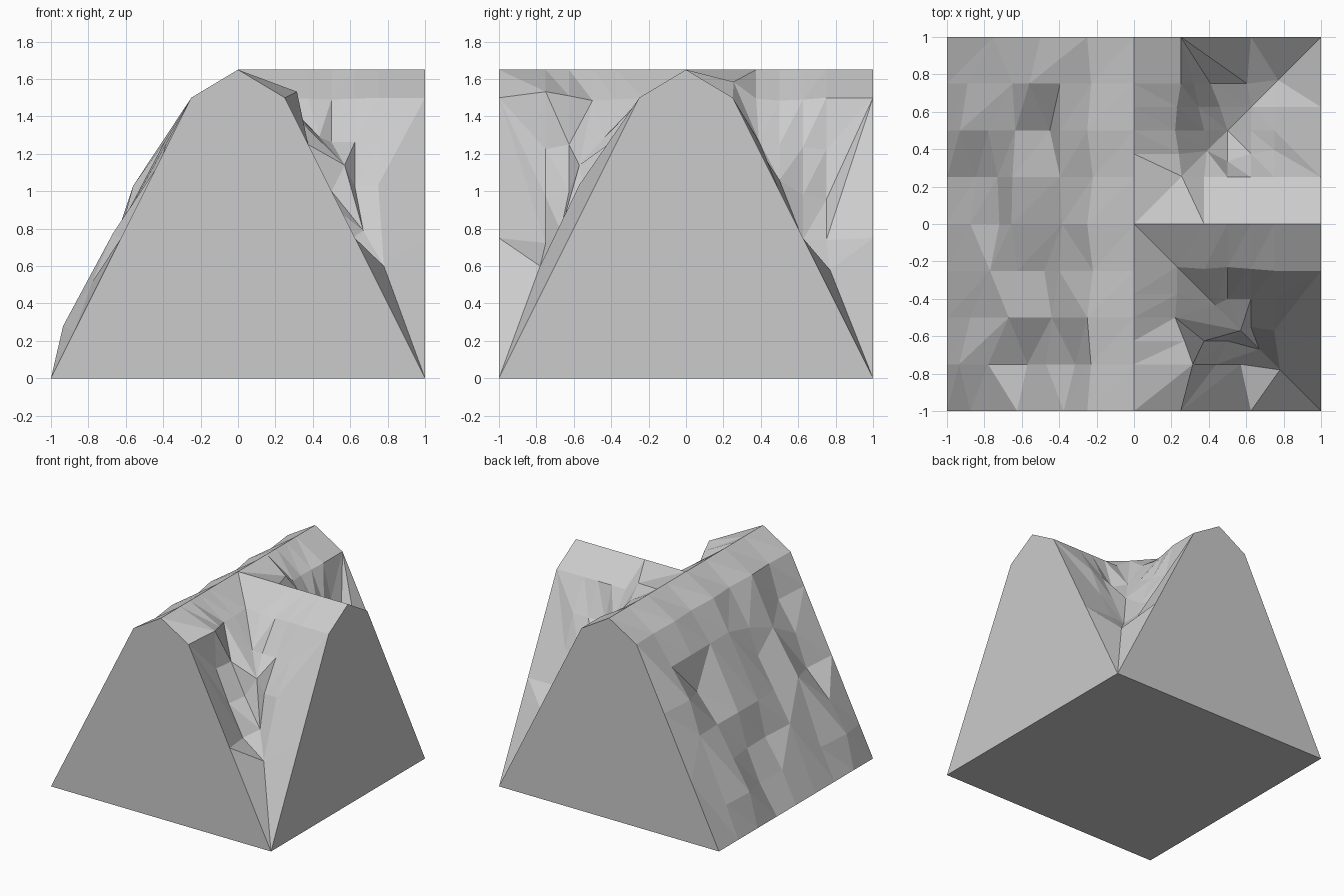
import bpy, bmesh

if "Cube" in bpy.data.objects:
    bpy.data.objects.remove(bpy.data.objects["Cube"])

# Slope profile: rounded crest, then a straight 2:1 fall to the ground
def slope(u):
    return 1.65 - 0.6 * u if u <= 0.25 else 2 - 2 * u

# Lattice point pushed out (or in) along the slope normal: (base, position, height)
def crag(base, push=0.0):
    return (base, base + push, slope(base) + push / 2)

bm = bmesh.new()

def add_row(points, along, place):
    return [(p[0], bm.verts.new(place(p[1], p[3] if len(p) > 3 else along, p[2])))
            for p in points]

# Triangulate between two neighbouring rows running down the slope
def zip_rows(r1, r2):
    i = j = 0
    while i < len(r1) - 1 or j < len(r2) - 1:
        n1 = r1[i + 1][0] if i < len(r1) - 1 else 9
        n2 = r2[j + 1][0] if j < len(r2) - 1 else 9
        if n1 <= n2:
            bm.faces.new((r1[i][1], r1[i + 1][1], r2[j][1]))
            i += 1
        else:
            bm.faces.new((r1[i][1], r2[j + 1][1], r2[j][1]))
            j += 1

def skin(rows, place):
    built = [add_row(points, along, place) for along, points in rows]
    for r1, r2 in zip(built, built[1:]):
        zip_rows(r1, r2)

# Left face: craggy slope, (base, push) per row
left = {
    -1.0: [(.25, 0), (.375, 0), (.625, 0), (.875, 0)],
    -.75: [(.25, -.02), (.375, -.06), (.5, -.03), (.625, -.055), (.75, .03), (.875, .06)],
    -.5: [(.25, 0), (.44, 0), (.625, .045), (.875, 0)],
    -.25: [(.25, -.03), (.4, 0), (.5, -.02), (.625, 0), (.75, .02)],
    0.0: [(.25, 0), (.375, .01), (.625, .03), (.75, -.03), (.875, 0)],
    .25: [(.25, -.03), (.375, .02), (.625, .025), (.75, -.02), (.875, -.03)],
    .5: [(.25, 0), (.375, .02), (.5, -.05), (.625, .01), (.75, .03), (.875, .055)],
    .75: [(.25, -.02), (.375, .02), (.5, .06), (.625, .025), (.875, .015)],
    1.0: [(.25, 0), (.5, 0), (.75, 0)],
}
skin([(y, [crag(0)] + [crag(*p) for p in pts] + [crag(1)]) for y, pts in left.items()],
     lambda u, a, z: (-u, a, z))

# Two right-hand gullies: a valley line on the diagonal with a slope each side
edge = [(.25, 0), (.625, 0)]
gullies = {
    -1: dict(
        valley={.25: (.23, 1.5), .375: (.435, 1.29), .5: (.57, 1.14),
                .625: (.67, .79), .75: (.78, .60), 1: (1, 0)},
        main={.25: [], .375: [(.25, -.02)], .5: [(.25, -.03)],
              .625: [(.25, .02), (.375, 0), (.5, 0)],
              .75: [(.25, .065), (.375, -.05), (.5, -.06), (.625, -.055)], 1: edge},
        spur={.25: [], .375: [(.25, -.01)], .5: [(.25, -.02), (.375, .025)],
              .625: [(.25, -.01), (.375, .025), (.5, .05)],
              .75: [(.25, 0), (.375, .025), (.5, .07)], 1: edge}),
    1: dict(
        valley={.25: (.255, 1.585), .375: (.39, 1.27), .5: (.5, 1.06),
                .625: (.625, .74), .75: (.77, .58), 1: (1, 0)},
        main={.25: [], .375: [(.25, -.01)], .5: [(.25, -.03), (.375, 0)],
              .625: [(.25, -.02), (.375, -.03), (.5, -.04)],
              .75: [(.25, 0), (.375, -.055), (.5, -.09), (.625, -.02)], 1: edge},
        spur={.25: [], .375: [(.25, 0)], .5: [(.25, 0), (.375, -.04)],
              .625: [(.25, 0), (.375, 0), (.5, 0)],
              .75: [(.25, 0), (.375, .02), (.5, 0), (.625, 0)], 1: edge}),
}
for side, g in gullies.items():
    for name, place in (("main", lambda u, a, z: (u, side * a, z)),
                        ("spur", lambda u, a, z: (a, side * u, z))):
        rows = [(0, [crag(0)])]
        for a, pts in g[name].items():
            c, z = g["valley"][a]
            rows.append((a, [crag(0)] + [crag(*p) for p in pts] + [(a, c, z, c)]))
        skin(rows, place)

bmesh.ops.remove_doubles(bm, verts=bm.verts, dist=1e-4)

# Flat cut walls on three sides, and the base
def wall(axis, value, sort_axis):
    vs = [v for v in bm.verts if abs(v.co[axis] - value) < 1e-4]
    return sorted(vs, key=lambda v: v.co[sort_axis])

walls = [wall(1, -1, 0), wall(1, 1, 0), wall(0, 1, 1)]
corners = [v for v in walls[2] if abs(v.co.z) < 1e-4]
walls.append(wall(0, -1, 1) + corners[::-1])
for loop in walls:
    bm.faces.new(loop)
bmesh.ops.recalc_face_normals(bm, faces=bm.faces)

mesh = bpy.data.meshes.new("mountain_ridge")
bm.to_mesh(mesh)
bm.free()
bpy.context.collection.objects.link(bpy.data.objects.new("mountain_ridge", mesh))
